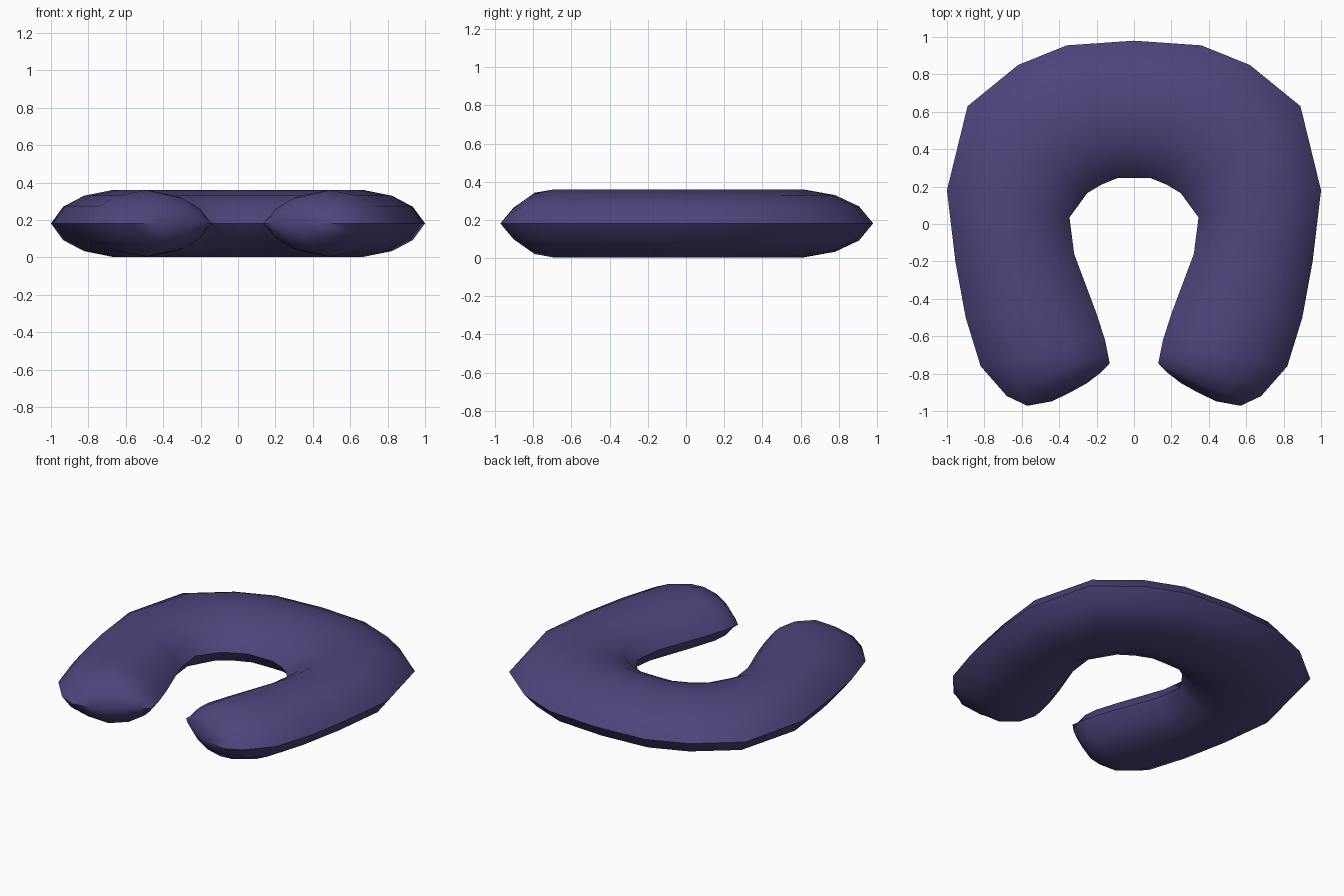
import bpy, bmesh

if "Cube" in bpy.data.objects:
    bpy.data.objects.remove(bpy.data.objects["Cube"])

# Plan of the right half: outer and inner edge of each cross-section, back to tip
stations = [((0, .98), (0, .245)), ((.36, .955), (.09, .245)), ((.62, .85), (.175, .21)),
            ((.89, .63), (.25, .165)), ((1.0, .18), (.345, .035)), ((.955, -.2), (.32, -.16)),
            ((.9, -.5), (.2, -.48)), ((.82, -.76), (.155, -.62))]
# Cross-section: position across the tube and relative height
across = [0, .1, .27, .5, .73, .9, 1]
height = [0, .5, .83, 1, .83, .5, 0]
# Rounded tip outline, outer to inner
tip = [(.68, -.92), (.57, -.972), (.44, -.948), (.345, -.903), (.25, -.85), (.185, -.80), (.13, -.745)]
MID, HALF = .1815, .1785


def mix(a, b, t):
    return tuple(p + (q - p) * t for p, q in zip(a, b))


# Rows of (x, y, relative height)
rows = [[(*mix(o, i, t), h) for t, h in zip(across, height)] for o, i in stations]
last = rows[-1]
for s, k in ((.48, .9), (.8, .56), (1, 0)):
    rows.append([(*mix(p[:2], e, s), p[2] * k) for p, e in zip(last, tip)])
rows = [[(-x, y, h) for x, y, h in r] for r in rows[:0:-1]] + rows

# Top and bottom sheets, welded along the seam
bm = bmesh.new()
for side in (1, -1):
    grid = [[bm.verts.new((x, y, MID + side * HALF * h)) for x, y, h in r] for r in rows]
    for a, b in zip(grid, grid[1:]):
        for j in range(len(across) - 1):
            bm.faces.new((a[j], a[j + 1], b[j + 1], b[j]))
bmesh.ops.remove_doubles(bm, verts=bm.verts, dist=.0005)
bmesh.ops.recalc_face_normals(bm, faces=bm.faces)
mesh = bpy.data.meshes.new("neck_pillow")
bm.to_mesh(mesh)
bm.free()

pillow = bpy.data.objects.new("neck_pillow", mesh)
bpy.context.collection.objects.link(pillow)
fabric = bpy.data.materials.new("purple fabric")
fabric.diffuse_color = (.072, .06, .2, 1)
fabric.use_nodes = True
fabric.node_tree.nodes["Principled BSDF"].inputs["Base Color"].default_value = fabric.diffuse_color
mesh.materials.append(fabric)

# Smooth cushion with a crisp outer seam
bpy.context.view_layer.objects.active = pillow
pillow.select_set(True)
bpy.ops.object.shade_smooth_by_angle(angle=1.13)
